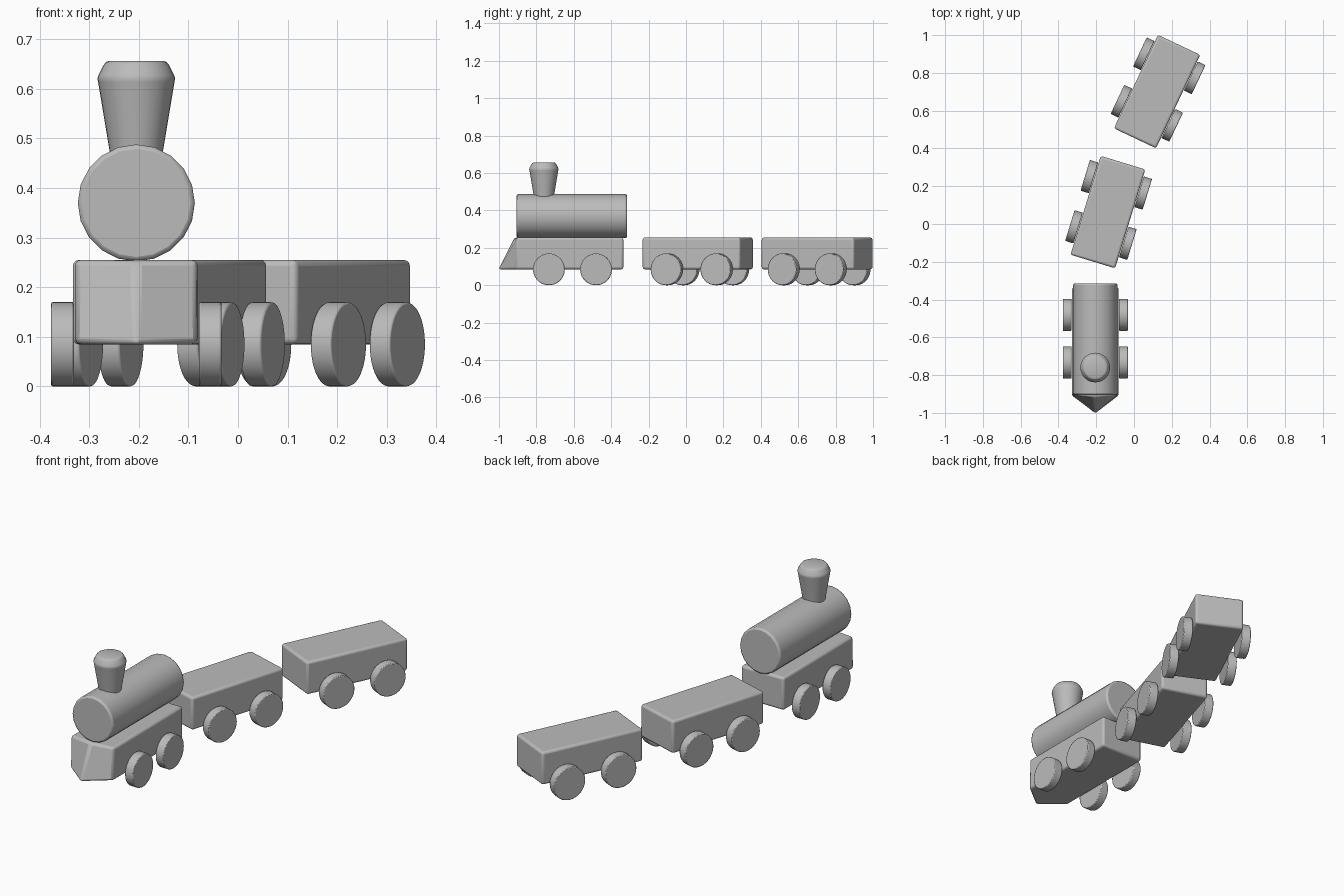
import bpy, bmesh, math
from mathutils import Matrix, Vector

if "Cube" in bpy.data.objects:
    bpy.data.objects.remove(bpy.data.objects["Cube"], do_unlink=True)

grey = bpy.data.materials.new("plain grey")
grey.use_nodes = True
grey.diffuse_color = (0.5, 0.5, 0.5, 1)
grey.node_tree.nodes["Principled BSDF"].inputs["Base Color"].default_value = (0.5, 0.5, 0.5, 1)

BOTTOM, TOP = 0.085, 0.255
HALF_W = 0.1235
WHEEL_R = 0.085


def finish(name, bm, place, bevel=0, segments=3):
    """Turn a bmesh into a placed, softly bevelled object."""
    bmesh.ops.recalc_face_normals(bm, faces=bm.faces)
    mesh = bpy.data.meshes.new(name)
    bm.to_mesh(mesh)
    bm.free()
    mesh.materials.append(grey)
    obj = bpy.data.objects.new(name, mesh)
    bpy.context.collection.objects.link(obj)
    obj.matrix_world = place
    bpy.ops.object.select_all(action="DESELECT")
    obj.select_set(True)
    bpy.context.view_layer.objects.active = obj
    if bevel:
        mod = obj.modifiers.new("Soft edges", "BEVEL")
        mod.width, mod.segments = bevel, segments
        mod.limit_method, mod.angle_limit = "ANGLE", math.radians(30)
    bpy.ops.object.shade_smooth_by_angle(angle=math.radians(35))
    return obj


def block(name, low, high, place):
    """Solid between two matching outlines, at the floor and roof heights."""
    bm = bmesh.new()
    a = [bm.verts.new((x, y, BOTTOM)) for x, y in low]
    b = [bm.verts.new((x, y, TOP)) for x, y in high]
    bm.faces.new(a)
    bm.faces.new(b)
    for i in range(len(a)):
        j = (i + 1) % len(a)
        bm.faces.new((a[i], a[j], b[j], b[i]))
    return finish(name, bm, place, 0.012)


def cylinder(name, radius, length, sides, centre, axis, place, bevel):
    bm = bmesh.new()
    turn = Vector((0, 0, 1)).rotation_difference(Vector(axis)).to_matrix().to_4x4()
    bmesh.ops.create_cone(bm, cap_ends=True, segments=sides, radius1=radius, radius2=radius,
                          depth=length, matrix=Matrix.Translation(centre) @ turn)
    return finish(name, bm, place, bevel, 2)


def wheels(prefix, mid, half_base, place):
    for side, sx in (("left", 1), ("right", -1)):
        for end, sy in (("front", -1), ("back", 1)):
            cylinder(f"{prefix}_wheel_{end}_{side}", WHEEL_R, 0.046, 40,
                     (sx * 0.149, mid + sy * half_base, WHEEL_R), (1, 0, 0), place, 0.004)


# Engine: chassis with a ploughed nose
engine = Matrix.Translation((-0.205, 0, 0))
rear, nose = -0.335, -0.907
sides = [(HALF_W, nose), (HALF_W, rear), (-HALF_W, rear), (-HALF_W, nose)]
block("engine_chassis", sides + [(0, -1.007)], sides + [(0, -0.917)], engine)
wheels("engine", -0.607, 0.126, engine)

# Engine: boiler
cylinder("boiler", 0.118, 0.59, 20, (0, -0.61, 0.37), (0, 1, 0), engine, 0.009)

# Engine: flared chimney turned from a profile
profile = [(0, 0.44), (0.048, 0.44), (0.077, 0.614), (0.0785, 0.621), (0.076, 0.628),
           (0.066, 0.648), (0.061, 0.654), (0.056, 0.656), (0, 0.656)]
bm = bmesh.new()
points = [bm.verts.new((r, 0, z)) for r, z in profile]
edges = [bm.edges.new(pair) for pair in zip(points, points[1:])]
bmesh.ops.spin(bm, geom=points + edges, cent=(0, 0, 0), axis=(0, 0, 1),
               angle=math.tau, steps=32, use_merge=True)
bmesh.ops.remove_doubles(bm, verts=bm.verts, dist=0.0005)
finish("chimney", bm, engine @ Matrix.Translation((0, -0.76, 0)))

# Wagons: boxes following a curve behind the engine
HALF_L = 0.2735
for name, x, y, degrees in (("front_wagon", -0.138, 0.063, 17), ("rear_wagon", 0.122, 0.701, 25.3)):
    place = Matrix.Translation((x, y, 0)) @ Matrix.Rotation(-math.radians(degrees), 4, "Z")
    outline = [(HALF_W, -HALF_L), (HALF_W, HALF_L), (-HALF_W, HALF_L), (-HALF_W, -HALF_L)]
    block(name + "_body", outline, outline, place)
    wheels(name, 0.012, 0.139, place)
